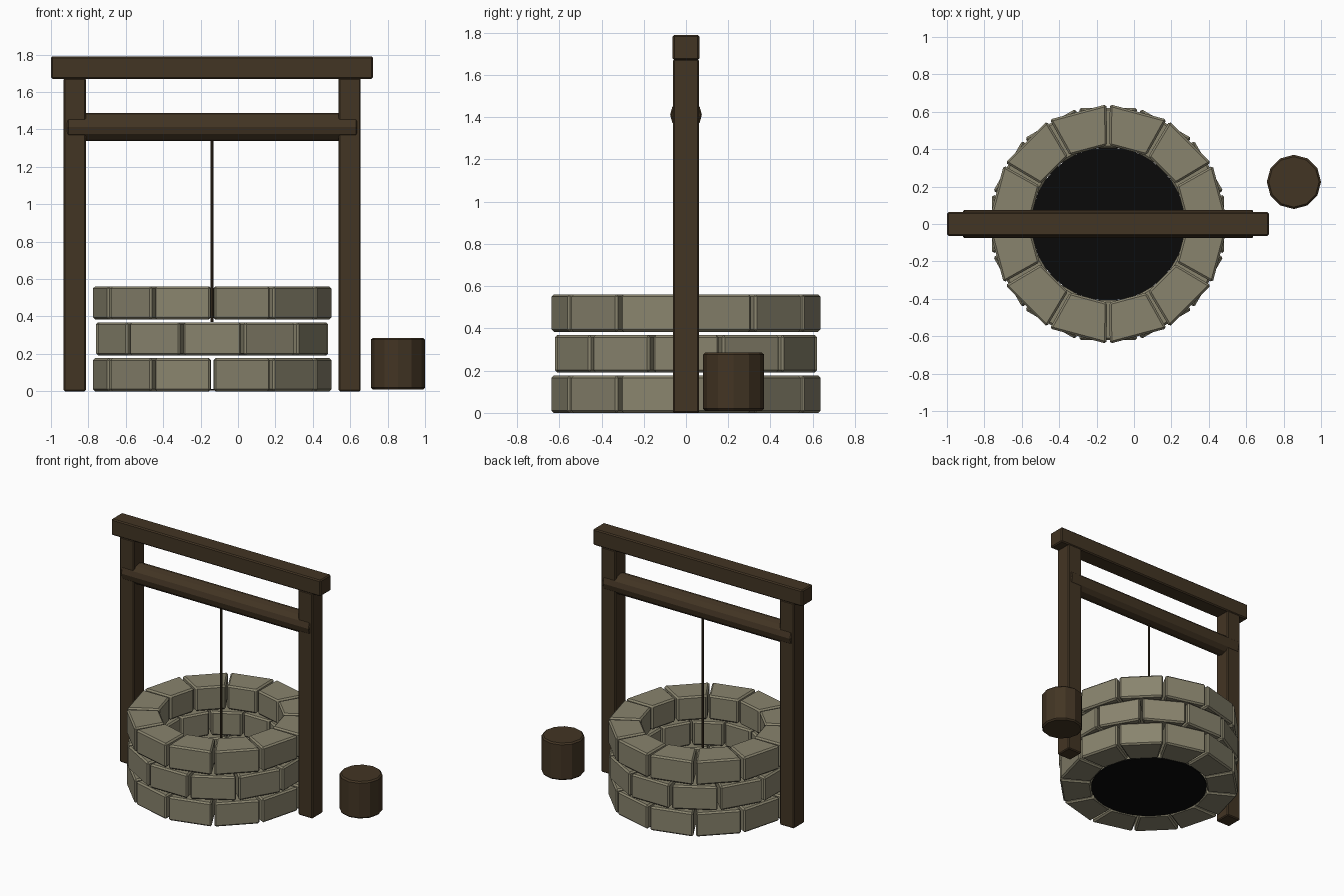
import bpy, bmesh
from math import sin, cos, pi, radians
from mathutils import Matrix

if "Cube" in bpy.data.objects:
    bpy.data.objects.remove(bpy.data.objects["Cube"])


def make_material(name, rgb):
    mat = bpy.data.materials.new(name)
    mat.use_nodes = True
    mat.diffuse_color = (*rgb, 1)
    mat.node_tree.nodes["Principled BSDF"].inputs["Base Color"].default_value = (*rgb, 1)
    return mat


STONE = make_material("stone", (0.25, 0.23, 0.155))
WOOD = make_material("dark wood", (0.055, 0.035, 0.017))
ROPE = make_material("rope brown", (0.045, 0.03, 0.015))
WATER = make_material("black water", (0.003, 0.003, 0.003))

WELL_X = -0.138


def add_object(name, bm, mat, bevel=0.0):
    bmesh.ops.recalc_face_normals(bm, faces=bm.faces)
    mesh = bpy.data.meshes.new(name)
    bm.to_mesh(mesh)
    bm.free()
    mesh.materials.append(mat)
    obj = bpy.data.objects.new(name, mesh)
    bpy.context.collection.objects.link(obj)
    if bevel:
        mod = obj.modifiers.new("Bevel", "BEVEL")
        mod.width = bevel
        mod.segments = 1
        mod.limit_method = "ANGLE"
        mod.angle_limit = radians(50)
    return obj


def box(name, low, high, mat, bevel):
    bm = bmesh.new()
    size = [h - l for l, h in zip(low, high)]
    mid = [(h + l) / 2 for l, h in zip(low, high)]
    bmesh.ops.create_cube(bm, size=1, matrix=Matrix.Translation(mid) @ Matrix.Diagonal((*size, 1)))
    return add_object(name, bm, mat, bevel)


def cylinder(name, centre, radius, length, sides, mat, bevel=0.0, along_x=False):
    bm = bmesh.new()
    turn = Matrix.Rotation(pi / 2, 4, "Y") if along_x else Matrix.Identity(4)
    # start with a corner on the local x axis
    ring = [bm.verts.new((radius * cos(2 * pi * i / sides), radius * sin(2 * pi * i / sides), -length / 2))
            for i in range(sides)]
    face = bm.faces.new(ring)
    top = bmesh.ops.extrude_face_region(bm, geom=[face])["geom"]
    bmesh.ops.translate(bm, vec=(0, 0, length), verts=[v for v in top if isinstance(v, bmesh.types.BMVert)])
    bmesh.ops.transform(bm, matrix=Matrix.Translation(centre) @ turn, verts=bm.verts)
    return add_object(name, bm, mat, bevel)


def stone_course(name, z, offset, stones=12, inner=0.42, outer=0.64, height=0.177):
    """Ring of separate wedge blocks with straight sides and narrow joints."""
    bm = bmesh.new()
    step = 2 * pi / stones
    gap = radians(0.8)
    for i in range(stones):
        a, b = i * step + offset + gap, (i + 1) * step + offset - gap
        outline = [(inner, a), (outer, a), (outer, b), (inner, b)]
        layers = [[bm.verts.new((WELL_X + r * cos(t), r * sin(t), h)) for r, t in outline]
                  for h in (z, z + height)]
        bm.faces.new(layers[0])
        bm.faces.new(layers[1])
        for k in range(4):
            n = (k + 1) % 4
            bm.faces.new((layers[0][k], layers[0][n], layers[1][n], layers[1][k]))
    return add_object(name, bm, STONE, 0.011)


# Well wall: three staggered courses
for index, label in enumerate(("lower", "middle", "upper")):
    stone_course(label + "_stone_course", index * 0.192, radians(15) * (index % 2))

# Dark water at the bottom of the shaft
cylinder("water", (WELL_X, 0, 0.008), 0.41, 0.01, 32, WATER)

# Timber frame
for side, label in ((-1, "right"), (1, "left")):
    x = WELL_X + side * 0.735
    box(label + "_post", (x - 0.059, -0.062, 0), (x + 0.059, 0.062, 1.675), WOOD, 0.007)
box("top_beam", (-1, -0.063, 1.67), (0.722, 0.063, 1.79), WOOD, 0.008)

# Winding roller, rope and bucket
cylinder("roller", (WELL_X, 0, 1.412), 0.075, 1.55, 12, WOOD, 0.006, along_x=True)
cylinder("rope", (WELL_X, 0, 0.865), 0.008, 0.99, 8, ROPE)
cylinder("bucket", (0.855, 0.225, 0.148), 0.145, 0.276, 12, WOOD, 0.01)
